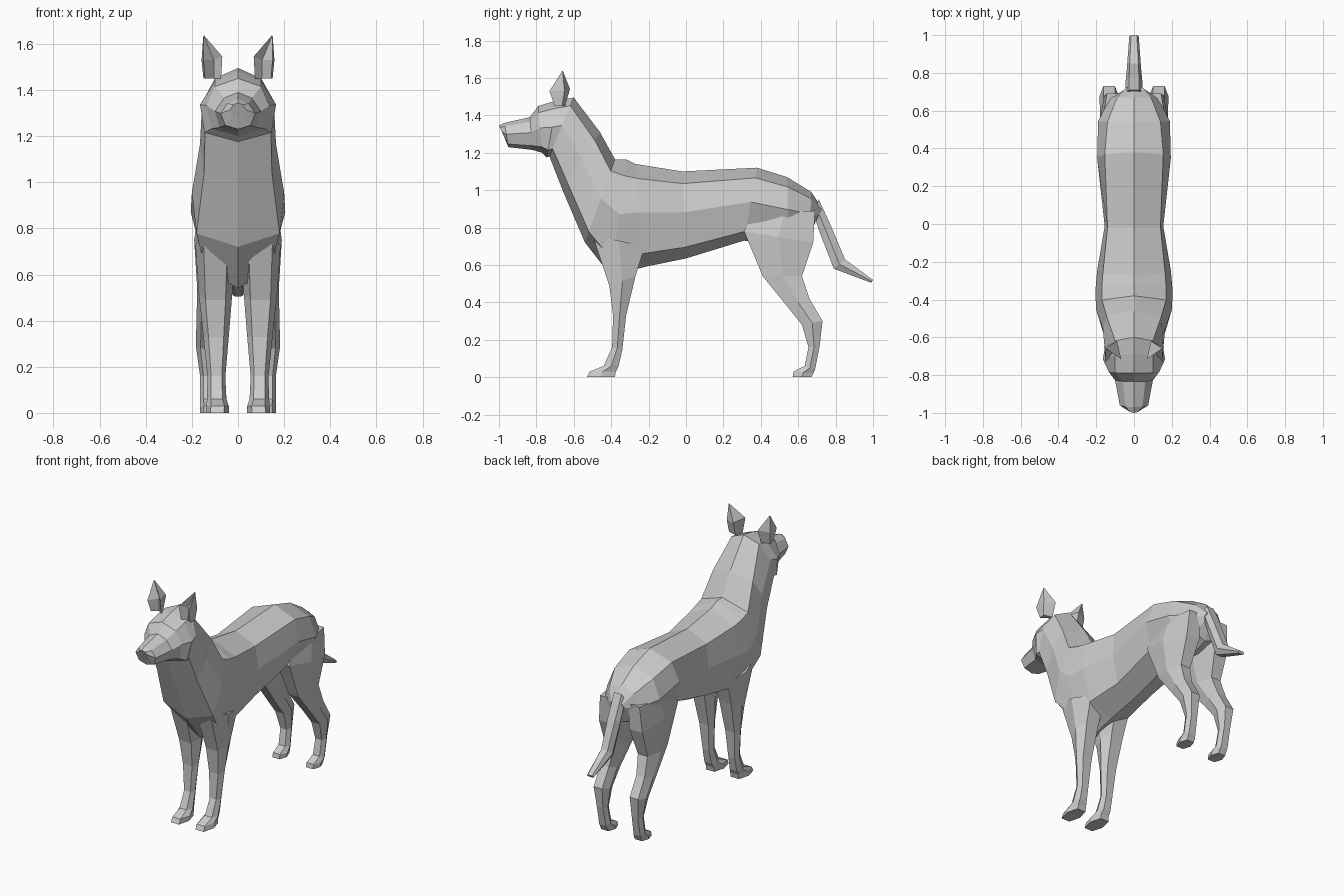
import bpy, bmesh
from mathutils import Vector

grey = bpy.data.materials.new("light_grey")
grey.diffuse_color = (0.6, 0.6, 0.6, 1)


def loft(name, rings, caps=(True, True), mirror=False):
    """Skin closed rings of equal length into a flat shaded mesh."""
    bm = bmesh.new()
    loops = [[bm.verts.new(p) for p in ring] for ring in rings]
    n = len(loops[0])
    for a, b in zip(loops, loops[1:]):
        for i in range(n):
            j = (i + 1) % n
            bm.faces.new((a[i], a[j], b[j], b[i]))
    for loop, wanted in zip((loops[0], loops[-1]), caps):
        if wanted:
            bm.faces.new(loop)
    bmesh.ops.recalc_face_normals(bm, faces=bm.faces)
    if mirror:
        copy = bmesh.ops.duplicate(bm, geom=bm.verts[:] + bm.edges[:] + bm.faces[:])["geom"]
        for v in copy:
            if isinstance(v, bmesh.types.BMVert):
                v.co.x = -v.co.x
        bmesh.ops.reverse_faces(bm, faces=[f for f in copy if isinstance(f, bmesh.types.BMFace)])
    mesh = bpy.data.meshes.new(name)
    bm.to_mesh(mesh)
    bm.free()
    mesh.materials.append(grey)
    obj = bpy.data.objects.new(name, mesh)
    bpy.context.collection.objects.link(obj)
    return obj


def trunk_ring(ty, tz, by, bz, crease, mid, low):
    """Eight sided ring from a top point, a bottom point and three half widths."""
    top, bottom = Vector((0, ty, tz)), Vector((0, by, bz))
    right = [top.lerp(bottom, t) + Vector((x, 0, 0))
             for t, x in ((0.14, crease), (0.47, mid), (0.87, low))]
    left = [Vector((-p.x, p.y, p.z)) for p in reversed(right)]
    return [top] + right + [bottom] + left


def limb_ring(fy, fz, by, bz, xi, xo):
    """Six sided ring from a front point, a back point and an x range."""
    cut = (xo - xi) * 0.2
    my, mz = (fy + by) / 2, (fz + bz) / 2
    return [(xi + cut, fy, fz), (xo - cut, fy, fz), (xo, my, mz),
            (xo - cut, by, bz), (xi + cut, by, bz), (xi, my, mz)]


# Body, rump to neck: top y z, bottom y z, half widths
body = [
    (0.73, 0.90, 0.69, 0.83, 0.04, 0.05, 0.04),
    (0.67, 0.99, 0.66, 0.74, 0.09, 0.13, 0.08),
    (0.54, 1.07, 0.55, 0.70, 0.14, 0.19, 0.12),
    (0.38, 1.12, 0.31, 0.73, 0.155, 0.195, 0.14),
    (-0.02, 1.10, 0.00, 0.635, 0.14, 0.155, 0.125),
    (-0.27, 1.14, -0.22, 0.59, 0.165, 0.195, 0.15),
    (-0.32, 1.165, -0.40, 0.54, 0.17, 0.205, 0.14),
    (-0.38, 1.165, -0.54, 0.72, 0.17, 0.20, 0.18),
    (-0.46, 1.31, -0.66, 1.00, 0.145, 0.165, 0.147),
    (-0.60, 1.495, -0.73, 1.18, 0.10, 0.155, 0.143),
]
loft("body", [trunk_ring(*r) for r in body], caps=(True, False))

# Head, neck to nose
head = [
    body[-1],
    (-0.69, 1.48, -0.745, 1.175, 0.10, 0.165, 0.145),
    (-0.79, 1.45, -0.77, 1.20, 0.10, 0.135, 0.115),
    (-0.835, 1.39, -0.82, 1.215, 0.06, 0.10, 0.08),
    (-0.97, 1.36, -0.95, 1.23, 0.045, 0.075, 0.055),
    (-1.00, 1.345, -0.97, 1.28, 0.02, 0.035, 0.025),
]
loft("head", [trunk_ring(*r) for r in head], caps=(False, True))

# Front legs with paws
front_leg = [
    (-0.50, 0.76, -0.22, 0.70, 0.01, 0.185),
    (-0.41, 0.49, -0.27, 0.54, 0.025, 0.17),
    (-0.39, 0.33, -0.32, 0.33, 0.04, 0.15),
    (-0.395, 0.16, -0.34, 0.15, 0.055, 0.132),
    (-0.44, 0.06, -0.36, 0.06, 0.05, 0.135),
    (-0.515, 0.03, -0.375, 0.03, 0.04, 0.137),
    (-0.53, 0.00, -0.38, 0.00, 0.04, 0.14),
]
loft("front_legs", [limb_ring(*r) for r in front_leg], mirror=True)

# Hind legs with thighs, hocks and paws
hind_leg = [
    (0.36, 0.88, 0.69, 0.89, 0.04, 0.17),
    (0.31, 0.78, 0.68, 0.72, 0.03, 0.19),
    (0.41, 0.54, 0.62, 0.54, 0.06, 0.177),
    (0.54, 0.38, 0.66, 0.42, 0.08, 0.18),
    (0.62, 0.28, 0.73, 0.30, 0.08, 0.183),
    (0.655, 0.16, 0.715, 0.17, 0.09, 0.165),
    (0.635, 0.06, 0.69, 0.04, 0.085, 0.165),
    (0.575, 0.03, 0.68, 0.02, 0.08, 0.165),
    (0.57, 0.00, 0.67, 0.00, 0.08, 0.165),
]
loft("hind_legs", [limb_ring(*r) for r in hind_leg], mirror=True)

# Tail
tail = [
    (0.71, 0.95, 0.68, 0.88, -0.045, 0.045),
    (0.775, 0.81, 0.72, 0.76, -0.045, 0.045),
    (0.85, 0.63, 0.79, 0.58, -0.038, 0.038),
    (1.00, 0.52, 0.99, 0.505, -0.025, 0.025),
]
loft("tail", [limb_ring(*r) for r in tail])

# Ears, hollow at the front
rim = [Vector(p) for p in ((0.068, -0.715, 1.545), (0.105, -0.67, 1.53),
                           (0.15, -0.73, 1.53), (0.158, -0.65, 1.53), (0.09, -0.62, 1.54))]
base = Vector((0.105, -0.675, 1.45))
tip = Vector((0.15, -0.66, 1.64))
foot = [base + Vector(((p.x - base.x) * 0.85, (p.y - base.y) * 0.5, 0)) for p in rim]
point = [tip.lerp(p, 0.03) for p in rim]
loft("ears", [foot, rim, point], mirror=True)
